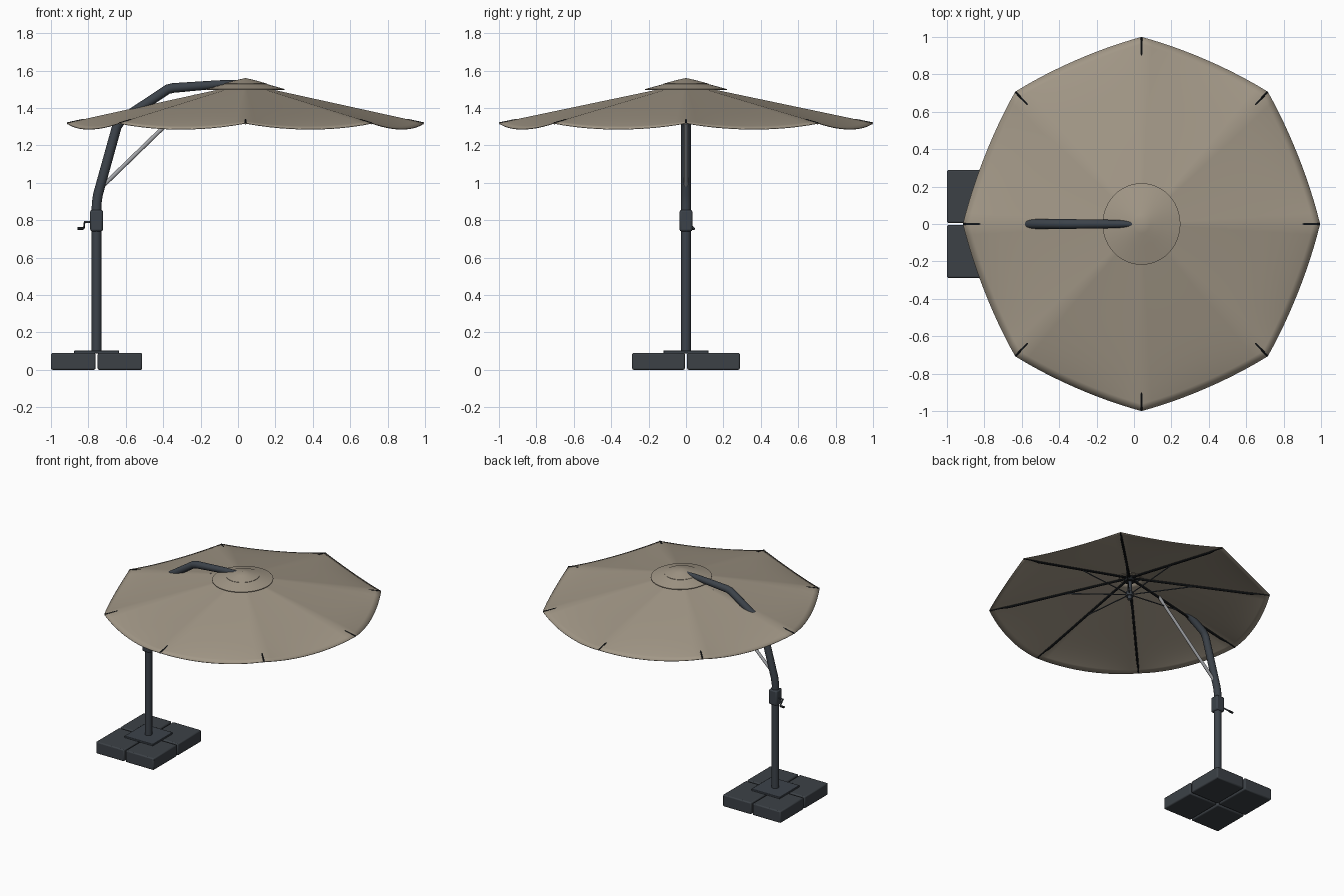
import bpy, bmesh, math
from mathutils import Vector

cube = bpy.data.objects.get("Cube")
if cube:
    bpy.data.objects.remove(cube, do_unlink=True)


def material(name, rgb):
    m = bpy.data.materials.new(name)
    m.use_nodes = True
    m.diffuse_color = (*rgb, 1)
    m.node_tree.nodes["Principled BSDF"].inputs["Base Color"].default_value = (*rgb, 1)
    return m


FABRIC = material("beige fabric", (0.36, 0.31, 0.24))
SLATE = material("slate metal", (0.045, 0.055, 0.068))
BASE = material("dark slab", (0.045, 0.053, 0.062))
BLACK = material("black rib", (0.01, 0.012, 0.014))
SILVER = material("silver metal", (0.36, 0.37, 0.39))

CX, SX = 0.04, 0.955        # canopy centre and its slight squash along x
MAST_X = -0.756


def finish(obj, mat, angle=40):
    obj.data.materials.append(mat)
    bpy.ops.object.select_all(action="DESELECT")
    obj.select_set(True)
    bpy.context.view_layer.objects.active = obj
    bpy.ops.object.shade_smooth_by_angle(angle=math.radians(angle))
    return obj


def from_bmesh(name, bm, mat, angle=40):
    bmesh.ops.recalc_face_normals(bm, faces=bm.faces)
    me = bpy.data.meshes.new(name)
    bm.to_mesh(me)
    bm.free()
    obj = bpy.data.objects.new(name, me)
    bpy.context.collection.objects.link(obj)
    return finish(obj, mat, angle)


def box(name, lo, hi, mat, bevel=0.006):
    bm = bmesh.new()
    bmesh.ops.create_cube(bm, size=1)
    for v in bm.verts:
        v.co = Vector((a + (b - a) * (c + 0.5) for a, b, c in zip(lo, hi, v.co)))
    obj = from_bmesh(name, bm, mat, 30)
    mod = obj.modifiers.new("Bevel", "BEVEL")
    mod.width, mod.segments = bevel, 2
    return obj


def tube(name, points, radius, mat, scales=None, sides=4):
    cu = bpy.data.curves.new(name, "CURVE")
    cu.dimensions = "3D"
    cu.bevel_depth, cu.bevel_resolution = radius, sides
    cu.use_fill_caps = True
    sp = cu.splines.new("POLY")
    sp.points.add(len(points) - 1)
    for i, p in enumerate(points):
        sp.points[i].co = (*p, 1)
        sp.points[i].radius = scales[i] if scales else 1
    obj = bpy.data.objects.new(name, cu)
    bpy.context.collection.objects.link(obj)
    bpy.ops.object.select_all(action="DESELECT")
    obj.select_set(True)
    bpy.context.view_layer.objects.active = obj
    bpy.ops.object.convert(target="MESH")
    return finish(bpy.context.object, mat)


def lathe(name, profile, mat, steps=48):
    bm = bmesh.new()
    rings = [[bm.verts.new((CX + SX * r * math.cos(a), r * math.sin(a), z))
              for a in (math.tau * i / steps for i in range(steps))] for r, z in profile]
    for a, b in zip(rings, rings[1:]):
        for i in range(steps):
            j = (i + 1) % steps
            bm.faces.new((a[i], a[j], b[j], b[i]))
    bmesh.ops.remove_doubles(bm, verts=bm.verts, dist=1e-5)
    return from_bmesh(name, bm, mat)


def ridge_z(r):
    return 1.53 - 0.21 * r


def rib_point(angle, r, lift=0.0):
    return (CX + SX * r * math.cos(angle), r * math.sin(angle), ridge_z(r) + lift)


# Canopy: eight panels between straight ridges, bowed out and drooping at the hem
def canopy():
    per, rows, n = 12, 24, 8
    bm = bmesh.new()
    rings = []
    for k in range(rows + 1):
        r = 0.08 + 0.92 * k / rows
        ring = []
        for i in range(n * per):
            panel, t = divmod(i, per)
            t /= per
            a, b = math.tau * panel / n, math.tau * (panel + 1) / n
            x = (1 - t) * math.cos(a) + t * math.cos(b)
            y = (1 - t) * math.sin(a) + t * math.sin(b)
            bow = 4 * t * (1 - t)
            grow = 1 + 0.028 * bow * r ** 2
            drop = 0.032 * bow * (0.35 * r ** 2 + 0.65 * r ** 9)
            ring.append(bm.verts.new((CX + SX * x * r * grow, y * r * grow, ridge_z(r) - drop)))
        rings.append(ring)
    for a, b in zip(rings, rings[1:]):
        for i in range(n * per):
            j = (i + 1) % (n * per)
            bm.faces.new((a[i], b[i], b[j], a[j]))
    obj = from_bmesh("canopy", bm, FABRIC, 50)
    mod = obj.modifiers.new("Thickness", "SOLIDIFY")
    mod.thickness, mod.offset = 0.004, -1


canopy()

# Vent cap in two tiers
lathe("vent_skirt", [(0.09, 1.522), (0.218, 1.497), (0.218, 1.501), (0.1, 1.533)], FABRIC)
lathe("vent_top", [(0.0, 1.527), (0.12, 1.525), (0.12, 1.53), (0.05, 1.549), (0.0, 1.56)], FABRIC)

# Ribs with tips showing through the cloth, and their thin stays
for i in range(8):
    a = math.tau * i / 8
    tube(f"rib_{i + 1}", [rib_point(a, 0.02, -0.014), rib_point(a, 0.86, -0.012),
                          rib_point(a, 0.92, -0.004), rib_point(a, 0.998, -0.003)],
         0.008, BLACK, (1, 1, 0.8, 0.7), 2)
    tube(f"stay_{i + 1}", [(CX + 0.02 * math.cos(a), 0.02 * math.sin(a), 1.385),
                           rib_point(a, 0.45, -0.016)], 0.004, SLATE, None, 1)

# Hub under the canopy
tube("hub_post", [(CX, 0, 1.345), (CX, 0, 1.53)], 0.016, SLATE)
tube("hub_lower_ring", [(CX, 0, 1.37), (CX, 0, 1.4)], 0.028, SLATE)
tube("hub_upper_ring", [(CX, 0, 1.485), (CX, 0, 1.52)], 0.035, BLACK)

# Mast and cantilever arm
tube("mast", [(MAST_X, 0, 0.09), (MAST_X, 0, 0.8)], 0.026, SLATE, None, 6)
tube("arm", [(MAST_X, 0, 0.78), (MAST_X, 0, 0.89), (-0.748, 0, 0.94), (-0.648, 0, 1.3),
             (-0.625, 0, 1.335), (-0.375, 0, 1.5), (-0.345, 0, 1.507), (-0.1, 0, 1.526),
             (0.03, 0, 1.536)],
     0.026, SLATE, (1, 1, 1, 1, 1, 1, 1, 0.85, 0.5), 6)

# Diagonal brace
tube("brace", [(-0.72, 0, 0.985), (-0.225, 0, 1.465)], 0.011, SILVER)

# Crank housing and handle
box("crank_housing", (MAST_X - 0.034, -0.034, 0.74), (MAST_X + 0.034, 0.034, 0.855), SLATE, 0.01)
tube("crank_handle", [(-0.78, 0, 0.79), (-0.82, 0, 0.79), (-0.824, 0.04, 0.757),
                      (-0.835, 0.04, 0.755)], 0.006, SLATE)
tube("crank_grip", [(-0.828, 0.04, 0.755), (-0.858, 0.04, 0.755)], 0.008, BLACK)

# Weighted base: four slabs, cross bars and a top plate
for sx, side in ((-1, "right"), (1, "left")):
    for sy, end in ((-1, "front"), (1, "back")):
        xs = sorted((MAST_X + sx * 0.006, MAST_X + sx * 0.244))
        ys = sorted((sy * 0.006, sy * 0.288))
        box(f"base_slab_{end}_{side}", (xs[0], ys[0], 0), (xs[1], ys[1], 0.09), BASE, 0.008)
box("base_plate", (MAST_X - 0.12, -0.12, 0.088), (MAST_X + 0.12, 0.12, 0.103), SLATE, 0.003)
